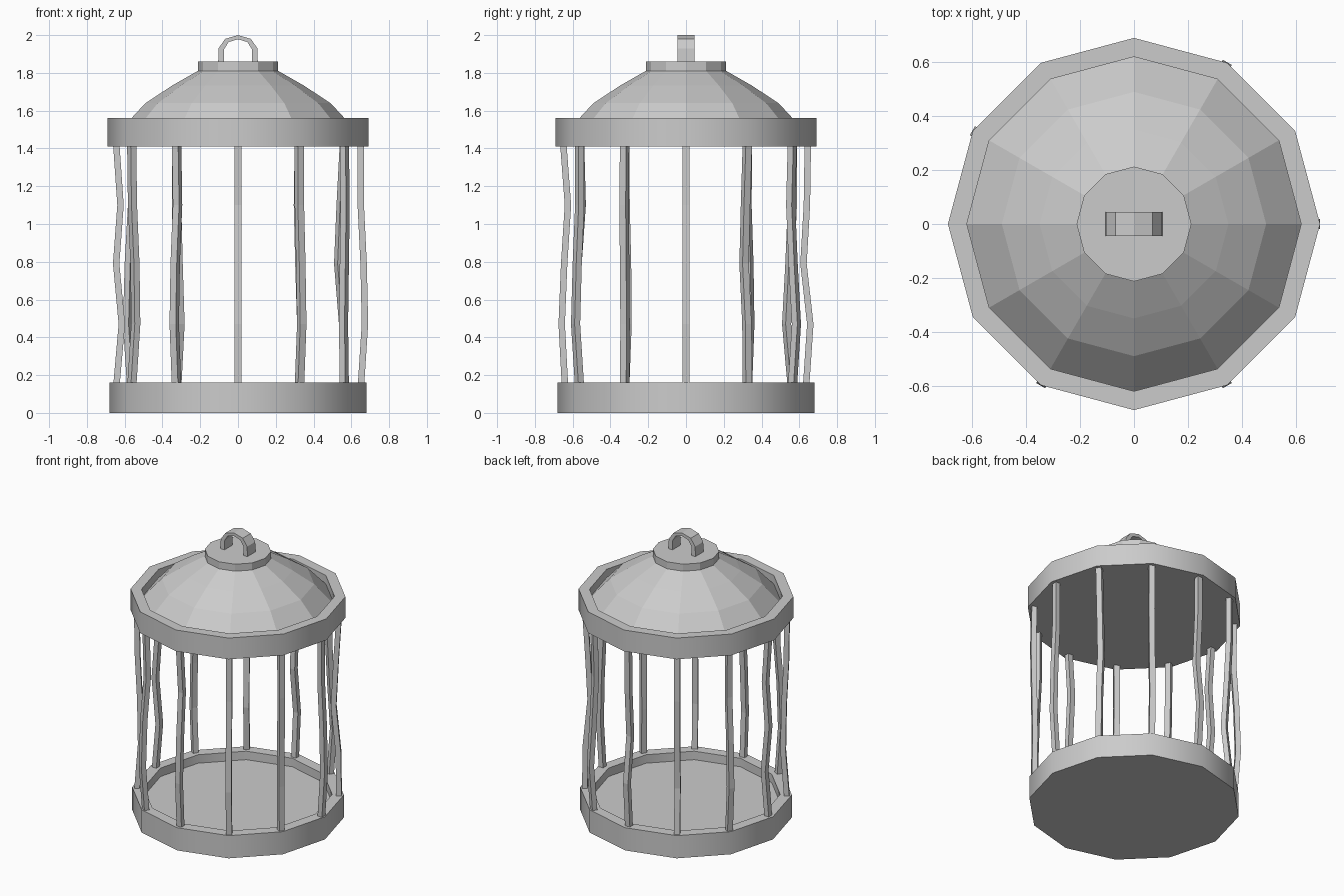
import bpy, bmesh
from math import cos, sin, pi, radians

if "Cube" in bpy.data.objects:
    bpy.data.objects.remove(bpy.data.objects["Cube"])

SIDES = 12


def make_object(name, bm):
    bmesh.ops.recalc_face_normals(bm, faces=bm.faces[:])
    me = bpy.data.meshes.new(name)
    bm.to_mesh(me)
    bm.free()
    ob = bpy.data.objects.new(name, me)
    bpy.context.scene.collection.objects.link(ob)
    return ob


def lathe(name, profile, smooth=False):
    """Spin an open (r, z) profile into 12 flat sides; capped at both ends."""
    bm = bmesh.new()
    rings = [[bm.verts.new((r * cos(2 * pi * i / SIDES), r * sin(2 * pi * i / SIDES), z))
              for i in range(SIDES)] for r, z in profile]
    for a, b in zip(rings, rings[1:]):
        for i in range(SIDES):
            j = (i + 1) % SIDES
            bm.faces.new((a[i], a[j], b[j], b[i]))
    bm.faces.new(rings[0])
    bm.faces.new(rings[-1])
    ob = make_object(name, bm)
    if smooth:
        bpy.context.view_layer.objects.active = ob
        ob.select_set(True)
        bpy.ops.object.shade_smooth_by_angle(angle=radians(35))
        ob.select_set(False)
    return ob


def bar(name, angle, radii):
    """Square bar whose distance from the axis wavers with height."""
    heights = (0.13, 0.47, 0.79, 1.10, 1.43)
    bm = bmesh.new()
    c, s = cos(angle), sin(angle)
    rings = []
    for r, z in zip(radii, heights):
        rings.append([bm.verts.new(((r + u) * c - v * s, (r + u) * s + v * c, z))
                      for u, v in ((-.017, -.019), (.017, -.019), (.017, .019), (-.017, .019))])
    for a, b in zip(rings, rings[1:]):
        for i in range(4):
            j = (i + 1) % 4
            bm.faces.new((a[i], a[j], b[j], b[i]))
    bm.faces.new(rings[0])
    bm.faces.new(rings[-1])
    return make_object(name, bm)


# Base tray with raised rim
lathe("base_tray", [(.68, 0), (.68, .16), (.605, .16), (.605, .10)], True)

# Upper ring, with recess that the dome sits in
lathe("upper_ring", [(.69, 1.41), (.69, 1.56), (.62, 1.56), (.62, 1.50)], True)

# Faceted dome roof and cap
lathe("dome_roof", [(.62, 1.50), (.49, 1.64), (.35, 1.732), (.205, 1.815)])
lathe("roof_cap", [(.213, 1.81), (.213, 1.86)])

# Wavering bars: radius at each height, bottom to top
bar_radii = [
    (.65, .672, .665, .65, .65),
    (.65, .645, .615, .63, .65),
    (.65, .675, .655, .64, .65),
    (.635, .658, .622, .64, .645),
    (.65, .615, .635, .65, .65),
    (.65, .675, .665, .645, .65),
    (.645, .615, .645, .622, .645),
    (.65, .625, .63, .645, .65),
    (.65, .675, .665, .64, .65),
    (.64, .658, .645, .625, .65),
    (.65, .675, .665, .65, .65),
    (.65, .645, .65, .655, .65),
]
for k, radii in enumerate(bar_radii):
    bar(f"bar_{k + 1}", 2 * pi * k / SIDES, radii)

# Arched carrying loop: outer and inner outline extruded along y
half_out = [(-.105, 1.85), (-.103, 1.93), (-.068, 1.98)]
half_in = [(-.074, 1.85), (-.074, 1.925), (-.05, 1.963)]


def arch(half, top):
    return half + [(0, top)] + [(-x, z) for x, z in reversed(half)]


bm = bmesh.new()
sections = []
for (xo, zo), (xi, zi) in zip(arch(half_out, 2.0), arch(half_in, 1.978)):
    sections.append([bm.verts.new(p) for p in
                     ((xo, -.045, zo), (xo, .045, zo), (xi, .045, zi), (xi, -.045, zi))])
for a, b in zip(sections, sections[1:]):
    for i in range(4):
        j = (i + 1) % 4
        bm.faces.new((a[i], a[j], b[j], b[i]))
bm.faces.new(sections[0])
bm.faces.new(sections[-1])
make_object("carry_loop", bm)
